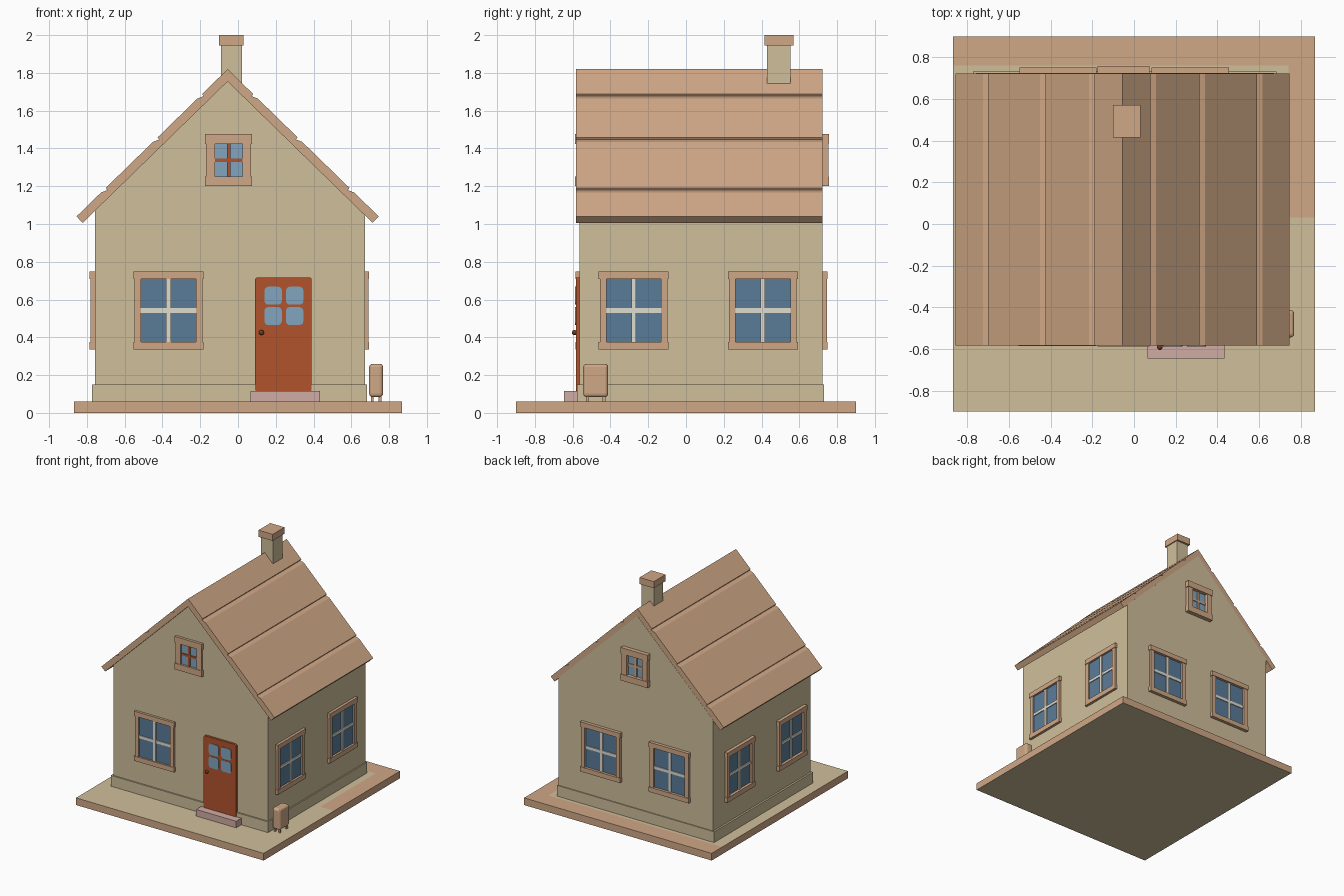
import bpy, bmesh, math
from mathutils import Matrix, Vector

if "Cube" in bpy.data.objects:
    bpy.data.objects.remove(bpy.data.objects["Cube"])


def material(name, r, g, b):
    lin = [((c / 255 + 0.055) / 1.055) ** 2.4 for c in (r, g, b)]
    m = bpy.data.materials.new(name)
    m.diffuse_color = (*lin, 1)
    m.use_nodes = True
    m.node_tree.nodes["Principled BSDF"].inputs["Base Color"].default_value = m.diffuse_color
    return m


BEIGE = material("beige plaster", 207, 191, 155)
TAN = material("tan wood", 208, 168, 134)
RED = material("rust red", 177, 84, 43)
GLASS = material("blue glass", 90, 124, 153)
PALE = material("pale glass", 130, 165, 191)
WHITE = material("off white", 224, 220, 208)
PINK = material("pink stone", 208, 172, 163)
BROWN = material("dark brown", 110, 60, 38)


def finish(name, bm, *mats):
    bmesh.ops.recalc_face_normals(bm, faces=bm.faces)
    me = bpy.data.meshes.new(name)
    bm.to_mesh(me)
    bm.free()
    for m in mats:
        me.materials.append(m)
    ob = bpy.data.objects.new(name, me)
    bpy.context.collection.objects.link(ob)
    return ob


def boxes(name, mat, *dims, at=Matrix(), round_y=0):
    """Join boxes given as (x0, x1, y0, y1, z0, z1); optionally round the edges along y."""
    out = bmesh.new()
    for x0, x1, y0, y1, z0, z1 in dims:
        m = Matrix.Translation(((x0 + x1) / 2, (y0 + y1) / 2, (z0 + z1) / 2))
        m = at @ m @ Matrix.Diagonal((x1 - x0, y1 - y0, z1 - z0, 1))
        bmesh.ops.create_cube(out, size=1, matrix=m)
    if round_y:
        edges = [e for e in out.edges
                 if abs((e.verts[0].co - e.verts[1].co).normalized().y) > 0.99]
        bmesh.ops.bevel(out, geom=edges, offset=round_y, segments=3, profile=0.5, affect='EDGES')
    return finish(name, out, mat)


def prism(name, mat, profile, y0, y1):
    """Extrude an (x, z) outline from y0 to y1."""
    bm = bmesh.new()
    f = bm.faces.new([bm.verts.new((x, y0, z)) for x, z in profile])
    ext = bmesh.ops.extrude_face_region(bm, geom=[f])
    verts = [v for v in ext["geom"] if isinstance(v, bmesh.types.BMVert)]
    bmesh.ops.translate(bm, vec=(0, y1 - y0, 0), verts=verts)
    return finish(name, bm, mat)


# house limits
X0, X1, Y0, Y1 = -0.757, 0.672, -0.565, 0.723
RIDGE_X, RIDGE_Z, RUN, DROP = -0.055, 1.82, 0.80, 0.78
EAVE_LEN = math.hypot(RUN, DROP)
THICK = 0.047
UNDER = RIDGE_Z - THICK * EAVE_LEN / RUN

# ground slab, beige on top with a tan rim along the back and back right
bm = bmesh.new()
bmesh.ops.create_cube(bm, size=1, matrix=Matrix.Translation((0, 0, 0.03)) @ Matrix.Diagonal((1.735, 1.8, 0.06, 1)))
for co, no in (((0.74, 0, 0), (1, 0, 0)), ((0, 0.03, 0), (0, 1, 0)), ((0, 0.76, 0), (0, 1, 0))):
    bmesh.ops.bisect_plane(bm, geom=bm.verts[:] + bm.edges[:] + bm.faces[:], plane_co=co, plane_no=no)
for f in bm.faces:
    c = f.calc_center_median()
    rim = c.z > 0.05 and (c.y > 0.76 or (c.x > 0.74 and c.y > 0.03))
    f.material_index = 1 if rim or 0.001 < c.z < 0.059 else 0
finish("ground_slab", bm, BEIGE, TAN)

# walls and plinth
slope = DROP / RUN
prism("walls", BEIGE, [(X0, 0.05), (X1, 0.05),
                       (X1, UNDER - slope * (X1 - RIDGE_X) + 0.005),
                       (RIDGE_X, UNDER + 0.005),
                       (X0, UNDER - slope * (RIDGE_X - X0) + 0.005)], Y0, Y1)
boxes("plinth", BEIGE, (X0 - 0.015, X1 + 0.01, Y0 - 0.012, Y1 + 0.008, 0.05, 0.15))


# roof: both slopes with three shallow lapped seams
def roof_point(d, depth, side):
    n = Vector((DROP, RUN)) / EAVE_LEN
    return (RIDGE_X + side * (d - n.x * depth), RIDGE_Z - slope * d - n.y * depth)


def slope_line(side):
    pts = []
    for d in (0.135, 0.37, 0.645):
        pts += [roof_point(d, 0, side), roof_point(d + 0.002, 0.014, side), roof_point(d + 0.025, 0, side)]
    return pts + [roof_point(RUN, 0, side), roof_point(RUN, THICK, side)]


prism("roof", TAN, [(RIDGE_X, RIDGE_Z)] + slope_line(1) + [(RIDGE_X, UNDER)] + slope_line(-1)[::-1],
      -0.582, 0.722)

# chimney
boxes("chimney", BEIGE, (-0.09, 0.022, 0.43, 0.553, 1.68, 1.95))
boxes("chimney_cap", TAN, (-0.101, 0.03, 0.415, 0.57, 1.945, 2.0))


# windows, built facing -y and then turned onto each wall
def window(name, x, y, z, turn, w, h, border, depth, glass, bar_mat, bar=0.012):
    at = Matrix.Translation((x, y, z)) @ Matrix.Rotation(math.radians(turn), 4, 'Z')
    a, b = w / 2, h / 2
    i, j = a - border, b - border
    s = a - 0.006
    boxes(name + "_frame", TAN,
          (-a, a, -depth, 0.01, j, b), (-a, a, -depth, 0.01, -b, -j),
          (-s, -i, -depth + 0.004, 0.01, -j, j), (i, s, -depth + 0.004, 0.01, -j, j), at=at)
    boxes(name + "_glass", glass, (-i, i, -0.005, 0.003, -j, j), at=at)
    boxes(name + "_bars", bar_mat,
          (-bar, bar, -0.013, 0.002, -j, j), (-i, i, -0.012, 0.002, -bar, bar), at=at)


big = dict(w=0.37, h=0.415, border=0.04, glass=GLASS, bar_mat=WHITE)
small = dict(w=0.25, h=0.275, glass=PALE, border=0.052)
window("front_window", -0.368, Y0, 0.542, 0, depth=0.02, **big)
for k, y in enumerate((-0.277, 0.407)):
    window(f"right_window_{k}", X1, y, 0.542, 90, depth=0.022, **big)
    window(f"left_window_{k}", X0, y - 0.02, 0.542, -90, depth=0.028, **big)
for k, x in enumerate((-0.365, 0.27)):
    window(f"back_window_{k}", x, Y1, 0.542, 180, depth=0.027, **big)
window("front_gable_window", -0.05, Y0, 1.338, 0, depth=0.022, bar_mat=RED, bar=0.009, **small)
window("back_gable_window", -0.05, Y1, 1.338, 180, depth=0.035, bar_mat=TAN, bar=0.009, **small)

# front door with four rounded panes, knob and step
boxes("door", RED, (0.09, 0.39, Y0 - 0.018, Y0 + 0.01, 0.11, 0.718), round_y=0.015)
boxes("door_panes", PALE, *[(x, x + 0.092, Y0 - 0.022, Y0 - 0.01, z, z + 0.095)
                            for x in (0.14, 0.254) for z in (0.465, 0.573)], round_y=0.02)
bm = bmesh.new()
bmesh.ops.create_uvsphere(bm, u_segments=12, v_segments=8, radius=0.014,
                          matrix=Matrix.Translation((0.124, Y0 - 0.025, 0.425)))
knob = finish("door_knob", bm, BROWN)
for p in knob.data.polygons:
    p.use_smooth = True
boxes("door_step", PINK, (0.065, 0.435, -0.645, Y0 + 0.01, 0.055, 0.115))

# small rounded bin on legs beside the right wall
bm = bmesh.new()
bmesh.ops.create_cube(bm, size=1, matrix=Matrix.Translation((0.731, -0.478, 0.172)) @ Matrix.Diagonal((0.074, 0.132, 0.176, 1)))
bmesh.ops.bevel(bm, geom=bm.edges[:], offset=0.018, segments=3, profile=0.5, affect='EDGES')
finish("bin", bm, TAN)
boxes("bin_legs", TAN, *[(x, x + 0.014, y, y + 0.016, 0.055, 0.1)
                         for x in (0.703, 0.745) for y in (-0.53, -0.442)])
